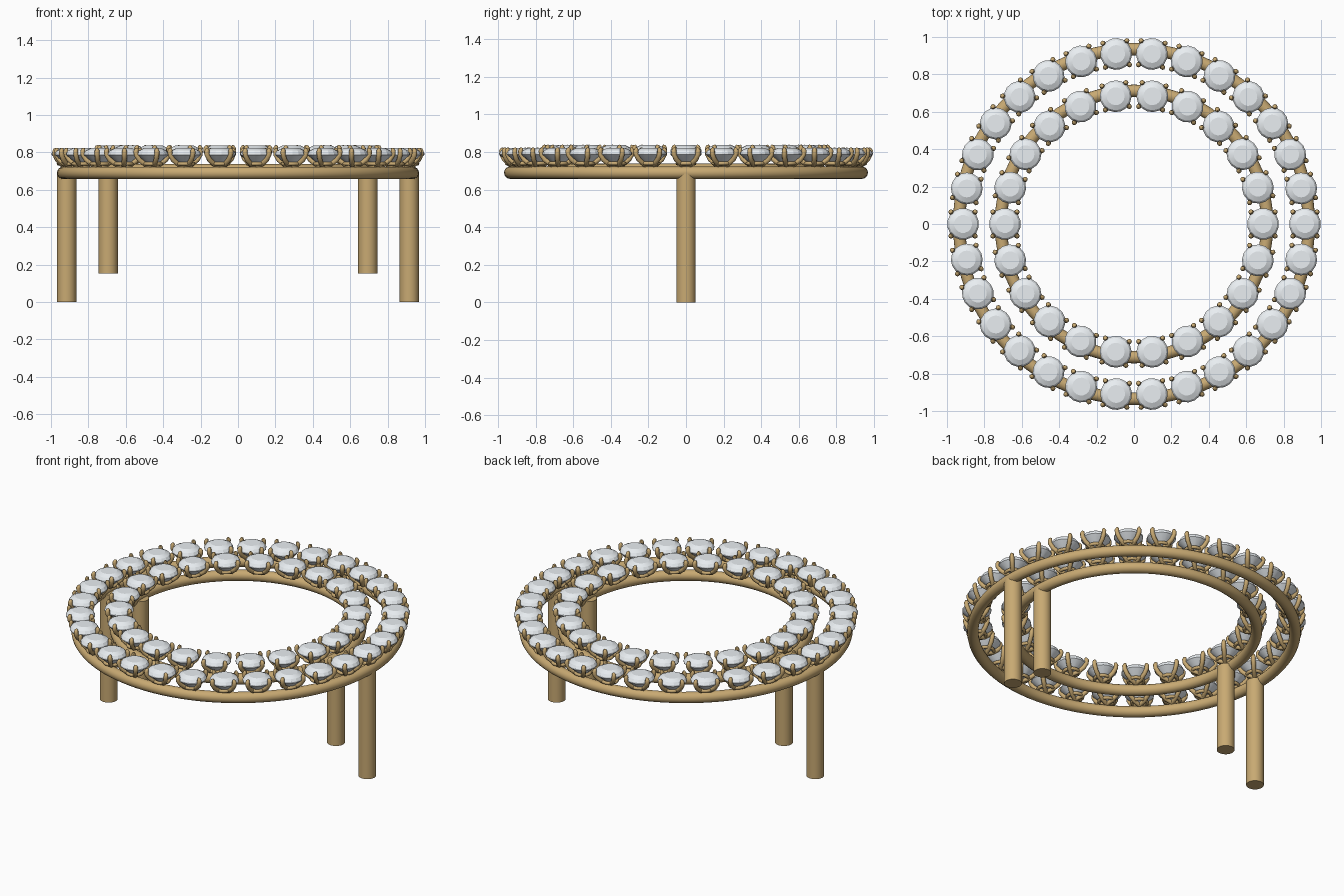
import bpy, bmesh, math
from mathutils import Vector

if "Cube" in bpy.data.objects:
    bpy.data.objects.remove(bpy.data.objects["Cube"])


def material(name, rgb):
    m = bpy.data.materials.new(name)
    m.diffuse_color = (*rgb, 1)
    m.use_nodes = True
    m.node_tree.nodes["Principled BSDF"].inputs["Base Color"].default_value = m.diffuse_color
    return m


GOLD = material("gold", (0.58, 0.40, 0.17))
GLASS = material("clear_stone", (0.82, 0.86, 0.89))


def smooth(obj, deg):
    bpy.ops.object.select_all(action='DESELECT')
    obj.select_set(True)
    bpy.context.view_layer.objects.active = obj
    bpy.ops.object.shade_smooth_by_angle(angle=math.radians(deg))


def link(name, mesh, loc=(0, 0, 0), rot=0):
    o = bpy.data.objects.new(name, mesh)
    o.location = loc
    o.rotation_euler.z = rot
    bpy.context.collection.objects.link(o)
    return o


# Round stone: turned profile (radius, height), heights relative to the setting base
def stone_mesh(sides=16):
    bm = bmesh.new()
    rings = []
    for r, z in [(0.048, 0.095), (0.075, 0.082), (0.085, 0.067), (0.085, 0.059), (0.045, 0.025)]:
        rings.append([bm.verts.new((r * math.cos(2 * math.pi * (i + .5) / sides),
                                    r * math.sin(2 * math.pi * (i + .5) / sides), z))
                      for i in range(sides)])
    bm.faces.new(rings[0])
    for a, b in zip(rings, rings[1:]):
        for i in range(sides):
            j = (i + 1) % sides
            bm.faces.new((a[i], b[i], b[j], a[j]))
    culet = bm.verts.new((0, 0, -0.008))
    for i in range(sides):
        bm.faces.new((rings[-1][i], culet, rings[-1][(i + 1) % sides]))
    bmesh.ops.recalc_face_normals(bm, faces=bm.faces)
    me = bpy.data.meshes.new("stone")
    bm.to_mesh(me)
    bm.free()
    me.materials.append(GLASS)
    return me


# Four-prong setting: bevelled curves with a small gallery ring
def setting_mesh():
    cu = bpy.data.curves.new("setting", 'CURVE')
    cu.dimensions = '3D'
    cu.bevel_depth = 0.0135
    cu.bevel_resolution = 2
    cu.use_fill_caps = True

    def spline(pts, radii=None, cyclic=False):
        s = cu.splines.new('POLY')
        s.points.add(len(pts) - 1)
        for i, p in enumerate(pts):
            s.points[i].co = (*p, 1)
            s.points[i].radius = radii[i] if radii else 0.75
        s.use_cyclic_u = cyclic

    prong = [(0.0, -0.004), (0.04, 0.008), (0.073, 0.033), (0.09, 0.06),
             (0.092, 0.078), (0.087, 0.089), (0.082, 0.094)]
    for k in range(4):
        a = math.pi / 4 + k * math.pi / 2
        spline([(r * math.cos(a), r * math.sin(a), z) for r, z in prong],
               [1, 1, 1, 1, 1, 0.8, 0.35])
    spline([(0.045 * math.cos(t * math.pi / 8), 0.045 * math.sin(t * math.pi / 8), 0.012)
            for t in range(16)], cyclic=True)
    tmp = link("setting_curve", cu)
    dg = bpy.context.evaluated_depsgraph_get()
    me = bpy.data.meshes.new_from_object(tmp.evaluated_get(dg))
    bpy.data.objects.remove(tmp)
    me.materials.clear()
    me.materials.append(GOLD)
    return me


STONE, SETTING = stone_mesh(), setting_mesh()


def build_band(label, ring_r, ring_z, stone_r, count, leg_x, leg_bottom):
    # Round wire ring
    bpy.ops.mesh.primitive_torus_add(location=(0, 0, ring_z), major_radius=ring_r,
                                     minor_radius=0.033, major_segments=96, minor_segments=16)
    ring = bpy.context.object
    ring.name = label + "_ring"
    ring.data.materials.append(GOLD)
    smooth(ring, 60)
    # Legs on both sides
    for side, sx in (("left", -1), ("right", 1)):
        h = ring_z - leg_bottom
        bpy.ops.mesh.primitive_cylinder_add(vertices=32, radius=0.0515, depth=h,
                                            location=(sx * leg_x, 0, leg_bottom + h / 2))
        leg = bpy.context.object
        leg.name = f"{label}_{side}_leg"
        leg.data.materials.append(GOLD)
        smooth(leg, 40)
    # Stones in their settings
    base = ring_z + 0.037
    for i in range(count):
        a = 2 * math.pi * i / count
        p = Vector((stone_r * math.cos(a), stone_r * math.sin(a), base))
        s = link(f"{label}_stone_{i + 1}", STONE, p, a)
        g = link(f"{label}_setting_{i + 1}", SETTING, p, a)
        if i == 0 and label == "outer":
            smooth(s, 15)
            smooth(g, 50)


build_band("outer", 0.935, 0.69, 0.914, 30, 0.916, 0.0)
build_band("inner", 0.712, 0.705, 0.69, 22, 0.694, 0.153)
